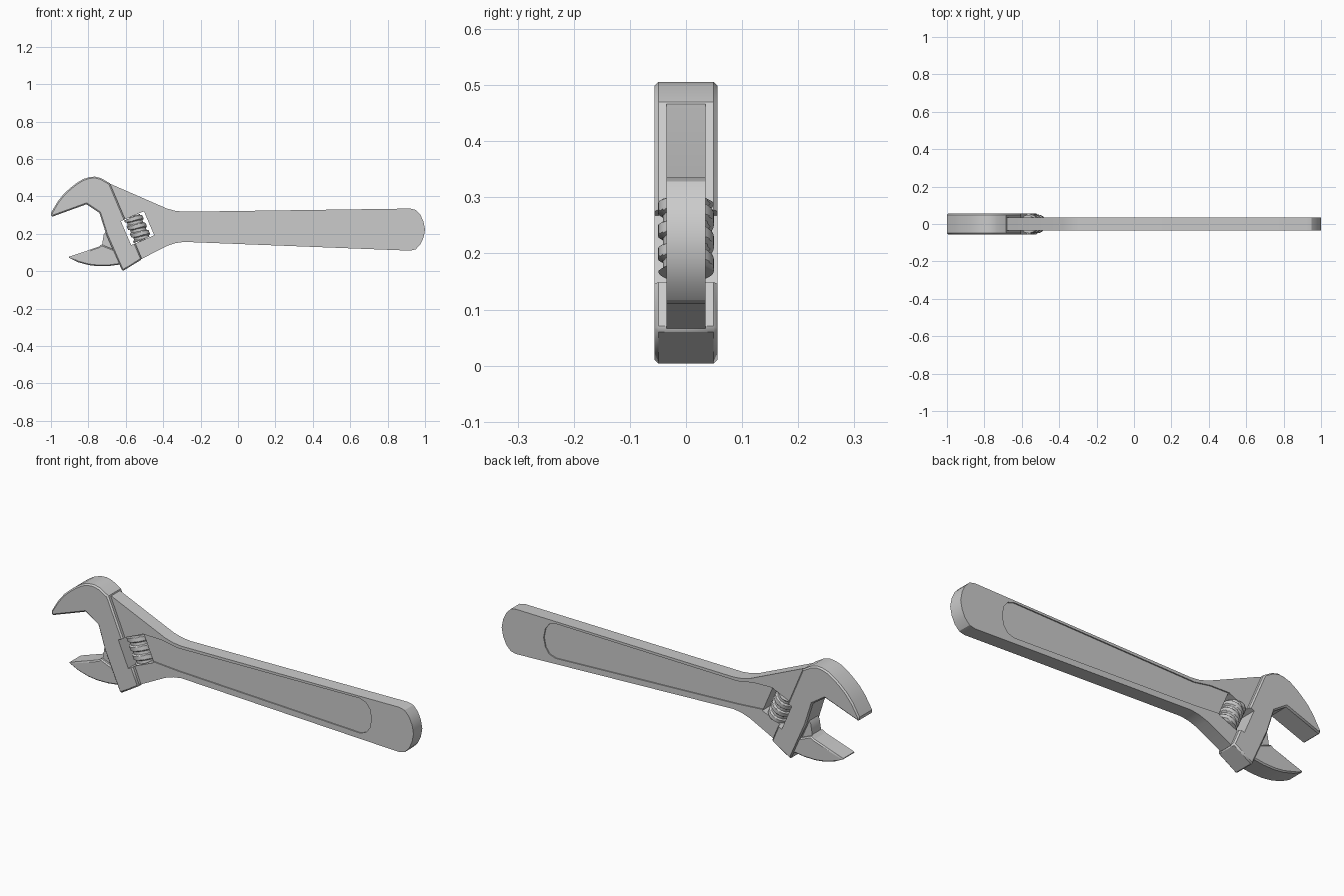
import bpy, bmesh, math
from mathutils import Vector

if "Cube" in bpy.data.objects:
    bpy.data.objects.remove(bpy.data.objects["Cube"])

AXIS = Vector((0.393, 0, -0.92)).normalized()    # direction of the sliding channel
SIDE = Vector((0.92, 0, 0.393)).normalized()
WORM_CENTRE = Vector((-0.537, 0, 0.230))


def finish(name, bm):
    bmesh.ops.recalc_face_normals(bm, faces=bm.faces)
    me = bpy.data.meshes.new(name)
    bm.to_mesh(me)
    bm.free()
    ob = bpy.data.objects.new(name, me)
    bpy.context.collection.objects.link(ob)
    return ob


def prism(name, pts, y0, y1, bevel=0):
    """Extrude an x/z outline from y0 to y1."""
    bm = bmesh.new()
    face = bm.faces.new([bm.verts.new((x, y0, z)) for x, z in pts])
    ext = bmesh.ops.extrude_face_region(bm, geom=[face])
    verts = [g for g in ext["geom"] if isinstance(g, bmesh.types.BMVert)]
    bmesh.ops.translate(bm, verts=verts, vec=(0, y1 - y0, 0))
    ob = finish(name, bm)
    if bevel:
        m = ob.modifiers.new("chamfer", "BEVEL")
        m.width, m.segments = bevel, 1
        m.limit_method, m.angle_limit = "ANGLE", math.radians(75)
    return ob


def cut(ob, cutter):
    cutter.hide_render = True
    cutter.hide_set(True)
    m = ob.modifiers.new("cut", "BOOLEAN")
    m.operation, m.solver, m.object = "DIFFERENCE", "EXACT", cutter


def smooth(ob, angle=30):
    bpy.ops.object.select_all(action="DESELECT")
    bpy.context.view_layer.objects.active = ob
    ob.select_set(True)
    bpy.ops.object.shade_smooth_by_angle(angle=math.radians(angle))


# Handle with flared neck
handle = prism("handle", [
    (-0.70, 0.455), (-0.68, 0.466), (-0.38, 0.335), (-0.335, 0.323), (-0.29, 0.318),
    (0.92, 0.335), (0.95, 0.328), (0.975, 0.302), (0.992, 0.265), (1.0, 0.222),
    (0.992, 0.18), (0.975, 0.143), (0.95, 0.117), (0.92, 0.11),
    (-0.29, 0.157), (-0.335, 0.150), (-0.38, 0.135), (-0.515, 0.066), (-0.57, 0.10)],
    -0.035, 0.035)

# Thick head with the fixed upper jaw and channel block
head = prism("head", [
    (-1.0, 0.312), (-0.963, 0.374), (-0.93, 0.415), (-0.898, 0.444), (-0.865, 0.470),
    (-0.83, 0.492), (-0.795, 0.503), (-0.765, 0.506), (-0.733, 0.498), (-0.685, 0.470),
    (-0.513, 0.064), (-0.618, 0.0), (-0.704, 0.195), (-0.741, 0.312),
    (-0.81, 0.358), (-0.998, 0.290)],
    -0.056, 0.056, 0.007)

# Sliding lower jaw and the thinner web behind it
jaw = prism("lower_jaw", [
    (-0.91, 0.075), (-0.745, 0.131), (-0.728, 0.142), (-0.65, 0.11), (-0.61, 0.035),
    (-0.637, 0.035), (-0.69, 0.028), (-0.75, 0.027), (-0.80, 0.033), (-0.855, 0.048)],
    -0.05, 0.05, 0.006)
web = prism("jaw_web", [
    (-0.745, 0.131), (-0.726, 0.145), (-0.722, 0.172), (-0.718, 0.196), (-0.705, 0.215),
    (-0.66, 0.20), (-0.63, 0.06), (-0.70, 0.06)], -0.035, 0.035)

# Slanted window for the worm, cut through head and neck
slot_pts = []
for a, b in ((-1, -1), (-1, 1), (1, 1), (1, -1)):
    p = WORM_CENTRE + AXIS * (0.070 * a) + SIDE * (0.067 * b)
    slot_pts.append((p.x, p.z))
slot = prism("slot_cutter", slot_pts, -0.2, 0.2)
cut(head, slot)
cut(handle, slot)

# Shallow recessed panel on both faces of the handle
panel_pts = [
    (-0.51, 0.322), (-0.40, 0.319), (-0.31, 0.303), (0.70, 0.321), (0.735, 0.310),
    (0.757, 0.282), (0.767, 0.234), (0.757, 0.188), (0.735, 0.158), (0.70, 0.147),
    (-0.31, 0.188), (-0.46, 0.199)]
for side in (-1, 1):
    cut(handle, prism("panel_cutter", panel_pts, side * 0.029, side * 0.1))

# Adjusting worm: lathed grid whose radius follows a helical thread
SEG, ROWS, TURNS, LENGTH = 32, 60, 3, 0.132
bm = bmesh.new()
rings = []
for j in range(ROWS + 1):
    t = j / ROWS
    ring = []
    for i in range(SEG):
        a = 2 * math.pi * i / SEG
        phase = (t * TURNS - i / SEG) % 1
        rise = max(0, min(1, (0.32 - abs(phase - 0.5)) / 0.08))
        r = 0.041 + 0.009 * rise
        p = WORM_CENTRE + AXIS * ((t - 0.5) * LENGTH) + SIDE * (r * math.cos(a))
        ring.append(bm.verts.new((p.x, r * math.sin(a), p.z)))
    rings.append(ring)
for lo, hi in zip(rings, rings[1:]):
    for i in range(SEG):
        k = (i + 1) % SEG
        bm.faces.new((lo[i], lo[k], hi[k], hi[i]))
bm.faces.new(rings[0])
bm.faces.new(rings[-1])
worm = finish("adjusting_worm", bm)

# Pin that carries the worm
bm = bmesh.new()
bmesh.ops.create_cone(bm, cap_ends=True, segments=16, radius1=0.018, radius2=0.018, depth=0.16)
rot = Vector((0, 0, 1)).rotation_difference(AXIS).to_matrix()
bmesh.ops.rotate(bm, verts=bm.verts, cent=(0, 0, 0), matrix=rot)
bmesh.ops.translate(bm, verts=bm.verts, vec=WORM_CENTRE)
pin = finish("worm_pin", bm)

for ob in (handle, head, jaw, web, worm, pin):
    smooth(ob)
